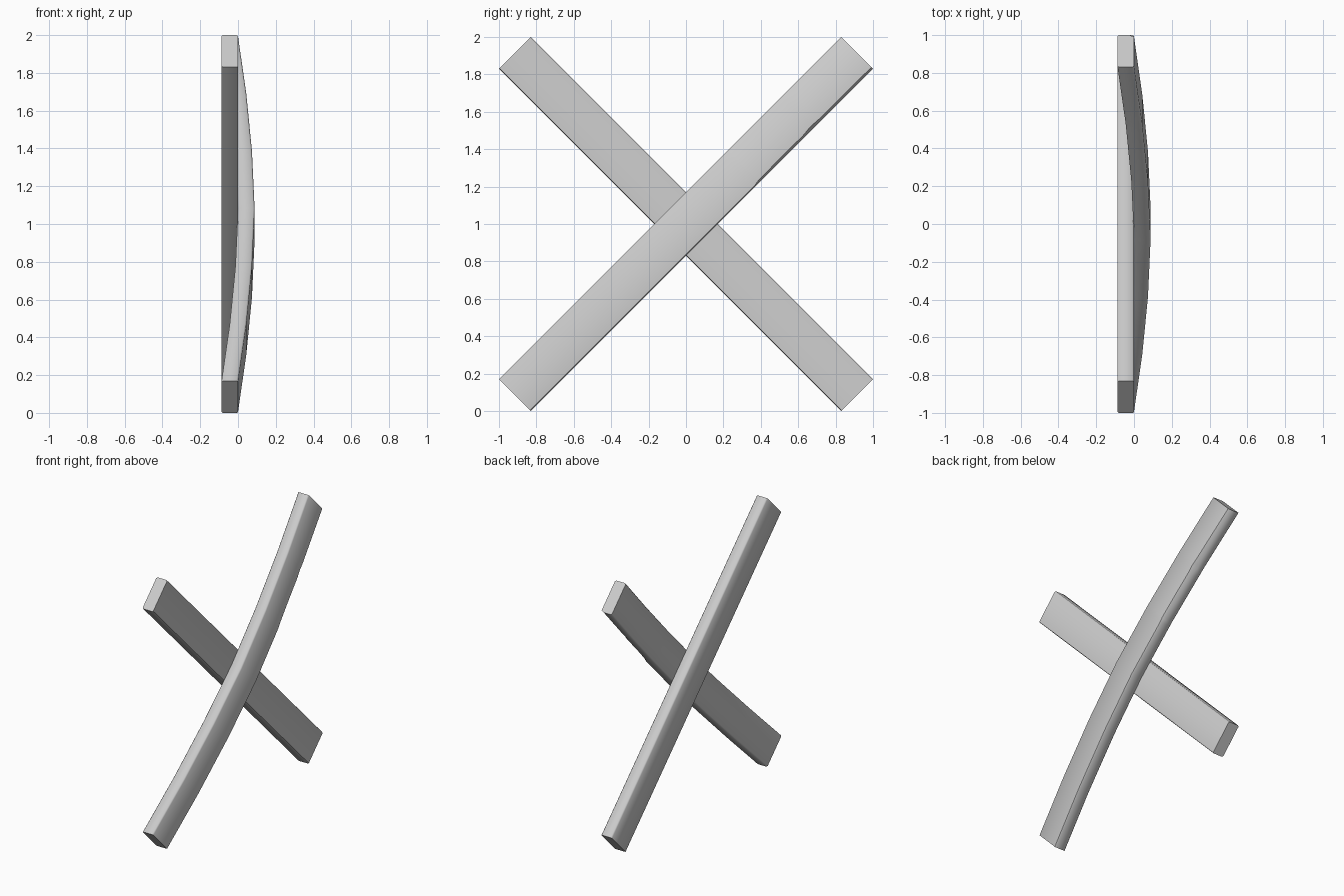
import bpy, bmesh, math
from mathutils import Vector

if "Cube" in bpy.data.objects:
    bpy.data.objects.remove(bpy.data.objects["Cube"])

HALF_LEN, HALF_W, THICK, BEV = 1.294, 0.12, 0.088, 0.008
R = math.sqrt(0.5)


def lerp(points, s):
    # piecewise-linear lookup
    for (a, va), (b, vb) in zip(points, points[1:]):
        if s <= b:
            return va + (vb - va) * (s - a) / (b - a)
    return points[-1][1]


def plank(name, u, w, stations, bow, chip):
    bm = bmesh.new()
    rings = []
    for s in stations:
        x0 = -THICK + lerp(bow, s)
        x1 = x0 + THICK
        c = lerp(chip, s)
        b, h = BEV, HALF_W
        # bevelled section; the lower front corner may be chipped
        section = [(x0 + b, -h), (x1 - 2 * c, -h), (x1, -h + c), (x1, h - b),
                   (x1 - b, h), (x0 + b, h), (x0, h - b), (x0, -h + b)]
        rings.append([bm.verts.new(Vector((x, 0, 1)) + u * s + w * v) for x, v in section])
    for a, b in zip(rings, rings[1:]):
        for i in range(8):
            j = (i + 1) % 8
            bm.faces.new((a[i], a[j], b[j], b[i]))
    bm.faces.new(rings[0])
    bm.faces.new(rings[-1])
    bmesh.ops.recalc_face_normals(bm, faces=bm.faces)
    mesh = bpy.data.meshes.new(name)
    bm.to_mesh(mesh)
    bm.free()
    ob = bpy.data.objects.new(name, mesh)
    bpy.context.collection.objects.link(ob)
    bpy.ops.object.select_all(action='DESELECT')
    ob.select_set(True)
    bpy.context.view_layer.objects.active = ob
    bpy.ops.object.shade_smooth_by_angle(angle=math.radians(50))


L = HALF_LEN
# straight plank at the back
plank("straight_plank", Vector((0, R, -R)), Vector((0, R, R)),
      [-L, L], [(-L, 0), (L, 0)], [(-L, BEV / 2), (L, BEV / 2)])

# bowed plank bent over the front, with a splintered edge near its upper end
offsets = [0, 0.044, 0.074, THICK, 0.074, 0.044, 0]
bow = [(-L + i * L / 3, d) for i, d in enumerate(offsets)]
chip = [(-L, 0.005), (0.40, 0.005), (0.44, 0.011), (0.60, 0.013), (0.78, 0.012),
        (0.84, 0.018), (0.90, 0.014), (L, 0.012)]
stations = sorted({round(s, 4) for s, _ in bow + chip})
plank("bowed_plank", Vector((0, R, R)), Vector((0, -R, R)), stations, bow, chip)
